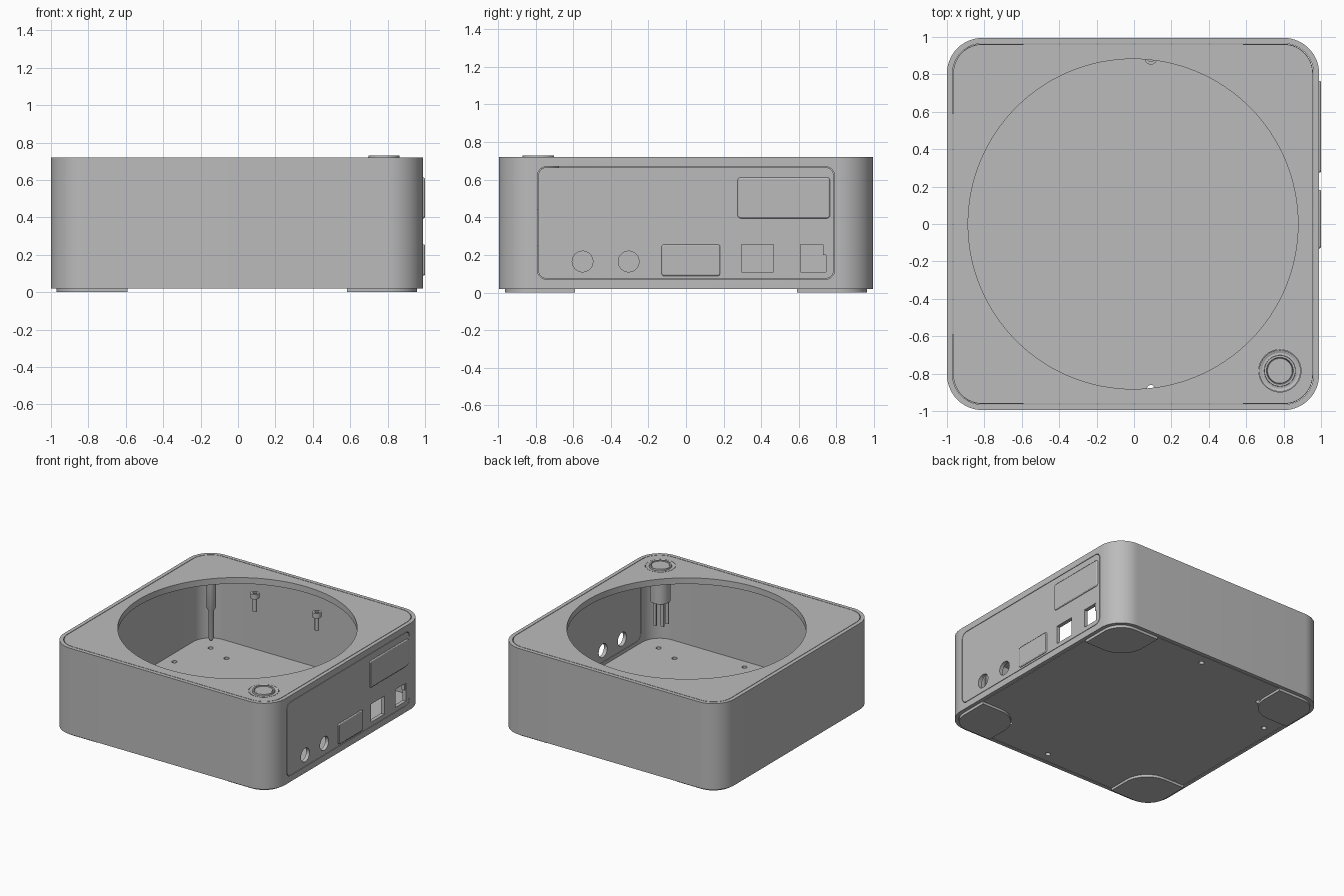
import bpy, bmesh
from math import sin, cos, pi, radians
from mathutils import Vector

cube = bpy.data.objects.get("Cube")
if cube:
    bpy.data.objects.remove(cube, do_unlink=True)

grey = bpy.data.materials.new("plain grey")
grey.use_nodes = True
GREY = (0.5, 0.5, 0.5, 1)
grey.diffuse_color = GREY
grey.node_tree.nodes["Principled BSDF"].inputs["Base Color"].default_value = GREY

CX = -0.005            # centre of the case in x
TOP, BASE = 0.72, 0.02  # case height range


def make(name, bm):
    bmesh.ops.recalc_face_normals(bm, faces=bm.faces)
    mesh = bpy.data.meshes.new(name)
    bm.to_mesh(mesh)
    bm.free()
    mesh.materials.append(grey)
    ob = bpy.data.objects.new(name, mesh)
    bpy.context.collection.objects.link(ob)
    return ob


def prism(name, u, v, radii, lo, hi, axis="Z"):
    """Rounded rectangle (ranges u, v) extruded from lo to hi along an axis."""
    if not isinstance(radii, tuple):
        radii = (radii,) * 4
    corners = [(u[1], v[1]), (u[0], v[1]), (u[0], v[0]), (u[1], v[0])]
    signs = [(1, 1), (-1, 1), (-1, -1), (1, -1)]
    bm = bmesh.new()
    ring = []
    for k, ((a, b), (sa, sb), r) in enumerate(zip(corners, signs, radii)):
        steps = 14 if r > 0 else 0
        for i in range(steps + 1):
            t = (k + i / max(steps, 1)) * pi / 2
            p = (a + r * (cos(t) - sa), b + r * (sin(t) - sb))
            ring.append(bm.verts.new((p[0], p[1], lo) if axis == "Z" else (lo, p[0], p[1])))
    face = bm.faces.new(ring)
    grown = bmesh.ops.extrude_face_region(bm, geom=[face])["geom"]
    d = hi - lo
    move = Vector((0, 0, d) if axis == "Z" else (d, 0, 0))
    bmesh.ops.translate(bm, vec=move, verts=[e for e in grown if isinstance(e, bmesh.types.BMVert)])
    return make(name, bm)


def lathe(name, x, y, profile, n=48):
    """Closed turned solid; the profile runs from axis to axis as (radius, z)."""
    bm = bmesh.new()
    rings = []
    for r, z in profile:
        count = n if r > 0 else 1
        rings.append([bm.verts.new((x + r * cos(2 * pi * i / n), y + r * sin(2 * pi * i / n), z))
                      for i in range(count)])
    for a, b in zip(rings, rings[1:]):
        for i in range(n):
            quad = [a[i % len(a)], a[(i + 1) % len(a)], b[(i + 1) % len(b)], b[i % len(b)]]
            bm.faces.new(list(dict.fromkeys(quad)))
    return make(name, bm)


def rod(name, x, y, r, lo, hi, n=32):
    return lathe(name, x, y, [(0, lo), (r, lo), (r, hi), (0, hi)], n)


def cut(ob, cutters):
    """Subtract the cutters, apply the result and discard them."""
    bpy.context.view_layer.objects.active = ob
    for c in cutters:
        c.hide_render = True
        m = ob.modifiers.new("cut", "BOOLEAN")
        m.operation, m.solver, m.object = "DIFFERENCE", "EXACT", c
        bpy.ops.object.modifier_apply(modifier=m.name)
        bpy.data.objects.remove(c, do_unlink=True)


def box_range(inset):
    return (CX - 0.995 + inset, CX + 0.995 - inset), (-0.995 + inset, 0.995 - inset)


# Case walls, open above and below, with an opening for the port panel
wall = 0.03
shell = prism("case_walls", *box_range(0), 0.19, BASE, TOP)
cut(shell, [prism("cutter", *box_range(wall), 0.16, BASE - 0.1, TOP + 0.1),
            prism("cutter", (-0.79, 0.79), (0.07, 0.67), 0.05, 0.9, 1.1, "X")])

# Lid with the large round opening and the button hole
BX, BY = 0.78, -0.785
lid = prism("lid", *box_range(wall + 0.004), 0.156, TOP - 0.05, TOP)
cut(lid, [rod("cutter", CX, 0, 0.882, 0.5, 0.9, 128),
          rod("cutter", BX, BY, 0.113, 0.5, 0.9, 48)])

# Base plate with screw holes
base = prism("base_plate", *box_range(wall + 0.004), 0.156, BASE, BASE + 0.025)
holes = [(0.09, 0.88), (0.09, -0.88), (-0.88, 0.44), (-0.88, -0.6),
         (-0.8, 0.79), (-0.6, 0.71), (0.8, -0.79), (0.6, -0.71)]
cut(base, [rod("cutter", x, y, 0.02, -0.1, 0.2, 20) for x, y in holes])

# Port panel with two round and two square openings
panel = prism("port_panel", (-0.786, 0.786), (0.074, 0.666), 0.046, 0.96, 0.99, "X")
ports = [((-0.605, -0.495), (0.11, 0.22), 0.0549), ((-0.36, -0.25), (0.11, 0.22), 0.0549),
         ((0.295, 0.465), (0.108, 0.255), 0), ((0.61, 0.745), (0.108, 0.255), 0)]
cut(panel, [prism("cutter", u, v, r, 0.9, 1.1, "X") for u, v, r in ports])
prism("port_key", (0.728, 0.745), (0.2, 0.255), 0, 0.962, 0.986, "X")

# Raised socket covers with softened rims
for name, u, v in (("upper_socket_cover", (0.275, 0.765), (0.395, 0.612)),
                   ("lower_socket_cover", (-0.13, 0.182), (0.088, 0.256))):
    cover = prism(name, u, v, 0.015, 0.97, 1.0, "X")
    bev = cover.modifiers.new("soft_rim", "BEVEL")
    bev.width, bev.segments, bev.limit_method = 0.007, 2, "ANGLE"
    bev.angle_limit = radians(40)

# Corner feet, each with a broad curve toward the middle
spans = ((-0.97, -0.59), (0.582, 0.957))
for i, u in enumerate(spans):
    for j, v in enumerate(((-0.963, -0.59), (0.59, 0.963))):
        outer, inner = 0.157, 0.2
        radii = [0, 0, 0, 0]
        spot = {(1, 1): 0, (0, 1): 1, (0, 0): 2, (1, 0): 3}[(i, j)]
        radii[spot], radii[(spot + 2) % 4] = outer, inner
        side = ("right", "left")[i]
        prism(f"{('front', 'back')[j]}_{side}_foot", u, v, tuple(radii), 0, BASE + 0.001)

# Push button: dished bezel, raised ring, central cap and body below
lathe("push_button", BX, BY, [
    (0, 0.44), (0.075, 0.44), (0.075, 0.66), (0.111, 0.66), (0.111, TOP), (0.095, 0.714),
    (0.084, 0.716), (0.083, 0.73), (0.072, 0.73), (0.068, 0.718), (0.066, 0.726), (0, 0.726)])
for k in range(5):
    a = 2 * pi * k / 5
    r = 0.05
    x, y = BX + r * cos(a), BY + r * sin(a)
    prism("button_terminal", (x - 0.014, x + 0.014), (y - 0.006, y + 0.006), 0, 0.25, 0.445)

# Cap screws along the back wall
for x, y in ((0.09, 0.885), (-0.475, 0.895)):
    lathe("back_screw", x, y, [
        (0, 0.39), (0.016, 0.39), (0.016, 0.5), (0.033, 0.5), (0.033, 0.54),
        (0.017, 0.54), (0.017, 0.52), (0, 0.52)], 24)

# Stepped post in the back corner
lathe("corner_post", -0.83, 0.84, [
    (0, 0.08), (0.012, 0.08), (0.02, 0.1), (0.02, 0.32), (0.035, 0.35),
    (0.035, 0.67), (0, 0.67)], 24)

# Smooth curved walls, keep crisp edges
bpy.ops.object.select_all(action="DESELECT")
for ob in bpy.context.scene.objects:
    if ob.type == "MESH":
        ob.select_set(True)
        bpy.context.view_layer.objects.active = ob
bpy.ops.object.shade_smooth_by_angle(angle=radians(30))
